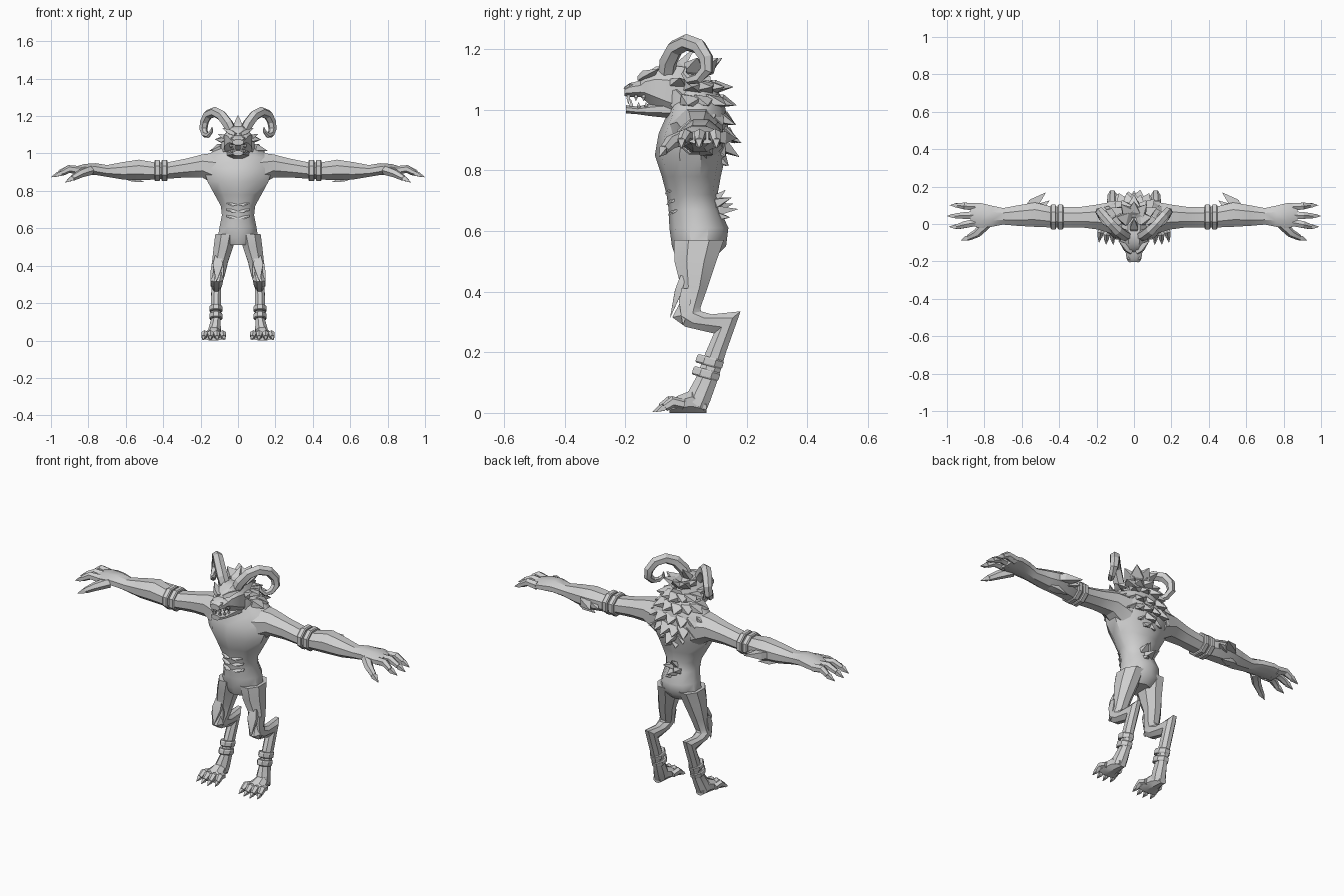
import bpy, bmesh, math
from mathutils import Vector as V

grey = bpy.data.materials.new("plain grey")
grey.diffuse_color = (0.62, 0.62, 0.62, 1)


def loft(bm, rings, n=8):
    """Skin rings, each given as (low point, high point, half-width vector)."""
    k = 1 / math.cos(math.pi / n)
    loops = []
    for lo, hi, w in rings:
        lo, hi, w = V(lo), V(hi), V(w)
        c, b = (lo + hi) / 2, (hi - lo) / 2
        ang = [2 * math.pi * (i + 0.5) / n for i in range(n)]
        loops.append([bm.verts.new(c + k * (w * math.cos(t) + b * math.sin(t))) for t in ang])
    for p, q in zip(loops, loops[1:]):
        for i in range(n):
            j = (i + 1) % n
            bm.faces.new((p[i], p[j], q[j], q[i]))
    bm.faces.new(loops[0])
    bm.faces.new(loops[-1])


def tube(bm, pts, radii, ref, n=6):
    """Tapered tube along points, framed by a reference axis."""
    pts, ref, rings = [V(p) for p in pts], V(ref).normalized(), []
    for i, (p, r) in enumerate(zip(pts, radii)):
        t = (pts[min(i + 1, len(pts) - 1)] - pts[max(i - 1, 0)]).normalized()
        u = t.cross(ref).normalized()
        w = t.cross(u) * r
        rings.append((p - u * r, p + u * r, w))
    loft(bm, rings, n)


def spike(bm, base, tip, wide, thick, side):
    """Leaf-shaped tuft or claw, widest a third of the way along."""
    base, tip = V(base), V(tip)
    d = (tip - base).normalized()
    s = V(side)
    s = (s - d * s.dot(d)).normalized()
    u = d.cross(s)
    rings = []
    for f, k in ((0, 0.7), (0.35, 1), (1, 0.04)):
        p = base.lerp(tip, f)
        rings.append((p - u * thick * k, p + u * thick * k, s * wide * k))
    loft(bm, rings, 4)


def part(name, build, mirror=False, angle=28):
    bm = bmesh.new()
    build(bm)
    bmesh.ops.recalc_face_normals(bm, faces=bm.faces)
    me = bpy.data.meshes.new(name)
    bm.to_mesh(me)
    bm.free()
    me.materials.append(grey)
    me.shade_smooth()
    me.set_sharp_from_angle(angle=math.radians(angle))
    ob = bpy.data.objects.new(name, me)
    bpy.context.collection.objects.link(ob)
    if mirror:
        ob.modifiers.new("Mirror", 'MIRROR').use_mirror_merge = False
    return ob


# Torso: z, half width, front y, back y
TORSO = [(0.51, 0.06, -0.03, 0.09), (0.55, 0.108, -0.042, 0.128), (0.61, 0.098, -0.05, 0.135),
         (0.67, 0.086, -0.053, 0.108), (0.72, 0.092, -0.06, 0.10), (0.78, 0.125, -0.075, 0.11),
         (0.85, 0.163, -0.097, 0.125), (0.92, 0.185, -0.085, 0.135), (0.98, 0.175, -0.06, 0.13),
         (1.03, 0.11, -0.05, 0.12), (1.08, 0.06, -0.04, 0.09)]
part("torso", lambda bm: loft(bm, [((0, f, z), (0, b, z), (w, 0, 0)) for z, w, f, b in TORSO], 10), angle=40)


# Belly ridges
def belly(bm):
    for z, y in ((0.735, -0.06), (0.70, -0.055), (0.665, -0.05)):
        loft(bm, [((x, y - d, z - h), (x, y + 0.02, z + h), (0, 0.005, 0))
                  for x, d, h in ((0.006, 0.006, 0.012), (0.035, 0.008, 0.013), (0.062, -0.008, 0.006))], 6)
part("belly_ridges", belly, True)

# Leg: centre x, half width, front (y, z), back (y, z)
LEG = [(0.066, 0.055, -0.04, 0.57, 0.125, 0.57), (0.078, 0.052, -0.038, 0.50, 0.10, 0.50),
       (0.097, 0.042, -0.018, 0.42, 0.07, 0.41), (0.106, 0.036, -0.022, 0.36, 0.047, 0.345),
       (0.114, 0.034, -0.045, 0.315, 0.05, 0.335), (0.115, 0.031, -0.002, 0.284, 0.085, 0.325),
       (0.116, 0.026, 0.092, 0.262, 0.18, 0.335), (0.118, 0.026, 0.065, 0.20, 0.132, 0.20),
       (0.118, 0.025, 0.035, 0.12, 0.105, 0.11), (0.125, 0.033, 0.01, 0.075, 0.08, 0.04),
       (0.13, 0.034, 0.0, 0.05, 0.065, 0.004)]
part("legs", lambda bm: loft(bm, [((x, fy, fz), (x, by, bz), (w, 0, 0))
                                  for x, w, fy, fz, by, bz in LEG]), True)


# Fur tufts over the knees
def knees(bm):
    spike(bm, (0.105, -0.01, 0.45), (0.115, -0.052, 0.315), 0.026, 0.012, (1, 0, 0))
    spike(bm, (0.135, 0.0, 0.41), (0.146, -0.01, 0.29), 0.02, 0.008, (0, 1, 0))
    spike(bm, (0.085, 0.0, 0.42), (0.082, -0.015, 0.31), 0.02, 0.008, (0, 1, 0))
part("knee_fur", knees, True)


# Ankle bands, tilted with the shin
def ankle_bands(bm):
    for y, z in ((0.078, 0.168), (0.066, 0.128)):
        rings = []
        for s, k in ((-0.014, 0.9), (-0.009, 1), (0.009, 1), (0.014, 0.9)):
            cy, cz = y + s * 0.3, z + s
            rings.append(((0.118, cy - 0.044 * k, cz + 0.012), (0.118, cy + 0.044 * k, cz - 0.01),
                          (0.034 * k, 0, 0)))
        loft(bm, rings)
part("ankle_bands", ankle_bands, True)


# Feet: y, half width, top z
def feet(bm):
    loft(bm, [((0.13, y, 0), (0.13, y, t), (w, 0, 0)) for y, w, t in
              ((0.068, 0.022, 0.035), (0.02, 0.034, 0.075), (-0.03, 0.05, 0.055), (-0.055, 0.052, 0.03))])
    for i in range(4):
        f = i - 1.5
        x, y = 0.13 + f * 0.028, -0.05 + abs(f) * 0.012
        tube(bm, [(x, y + 0.025, 0.028), (x + f * 0.004, y - 0.012, 0.036), (x + f * 0.007, y - 0.038, 0.018)],
             (0.015, 0.017, 0.012), (1, 0, 0))
        spike(bm, (x + f * 0.007, y - 0.03, 0.022), (x + f * 0.01, y - 0.067, 0.003), 0.009, 0.009, (1, 0, 0))
part("feet", feet, True)

# Arm: x, front y, back y, bottom z, top z
ARM = [(0.11, -0.055, 0.12, 0.82, 1.005), (0.19, -0.03, 0.105, 0.872, 0.995), (0.28, -0.018, 0.092, 0.872, 0.972),
       (0.38, -0.02, 0.09, 0.865, 0.952), (0.45, -0.018, 0.095, 0.86, 0.953), (0.53, -0.015, 0.115, 0.858, 0.967),
       (0.62, -0.01, 0.10, 0.862, 0.953), (0.70, -0.003, 0.085, 0.875, 0.938), (0.76, -0.015, 0.098, 0.885, 0.948),
       (0.82, -0.022, 0.112, 0.888, 0.944), (0.875, -0.008, 0.11, 0.888, 0.928)]


def arms(bm):
    rings = []
    for x, f, b, lo, hi in ARM:
        m = (f + b) / 2
        rings.append(((x, m, lo), (x, m, hi), (0, (b - f) / 2, 0)))
    loft(bm, rings)
part("arms", arms, True)


# Arm bands
def arm_bands(bm):
    for x in (0.393, 0.431):
        loft(bm, [((x + s, 0.037, 0.909 - 0.057 * k), (x + s, 0.037, 0.909 + 0.057 * k), (0, 0.066 * k, 0))
                  for s, k in ((-0.015, 0.92), (-0.01, 1), (0.01, 1), (0.015, 0.92))])
part("arm_bands", arm_bands, True)


# Elbow fur spikes
def elbows(bm):
    spike(bm, (0.57, 0.08, 0.91), (0.473, 0.167, 0.905), 0.028, 0.02, (0.6, 0.8, 0))
    spike(bm, (0.53, 0.07, 0.90), (0.452, 0.125, 0.90), 0.022, 0.018, (0.6, 0.8, 0))
    spike(bm, (0.60, 0.06, 0.87), (0.50, 0.08, 0.847), 0.022, 0.012, (0, 1, 0))
part("elbow_fur", elbows, True)


# Fingers, thumb and claws
def hands(bm):
    for y, end, ty in ((0.092, 0.985, 0.10), (0.048, 1.0, 0.043), (0.008, 0.99, -0.015)):
        tube(bm, [(0.85, y, 0.91), (0.905, (y + ty) / 2, 0.917), (end - 0.045, ty, 0.895)],
             (0.02, 0.018, 0.013), (0, 1, 0))
        spike(bm, (end - 0.055, ty, 0.90), (end, ty, 0.873), 0.011, 0.011, (0, 1, 0))
    tube(bm, [(0.79, 0.0, 0.91), (0.84, -0.05, 0.893), (0.885, -0.073, 0.868)], (0.024, 0.02, 0.014), (0, 0, 1))
    spike(bm, (0.875, -0.07, 0.875), (0.925, -0.088, 0.845), 0.012, 0.012, (0, 1, 0))
part("hands", hands, True)

# Head and upper muzzle: y, half width, bottom z, top z
HEAD = [(0.08, 0.055, 0.95, 1.11), (0.0, 0.075, 0.95, 1.14), (-0.06, 0.076, 0.975, 1.148),
        (-0.10, 0.07, 1.0, 1.142), (-0.135, 0.054, 1.03, 1.118), (-0.15, 0.045, 1.042, 1.096),
        (-0.185, 0.04, 1.042, 1.088), (-0.203, 0.03, 1.045, 1.075)]
part("head", lambda bm: loft(bm, [((0, y, lo), (0, y, hi), (w, 0, 0)) for y, w, lo, hi in HEAD]))
JAW = [(-0.05, 0.06, 0.972, 1.03), (-0.11, 0.052, 0.978, 1.022), (-0.16, 0.04, 0.985, 1.01),
       (-0.198, 0.028, 0.988, 1.015)]
part("lower_jaw", lambda bm: loft(bm, [((0, y, lo), (0, y, hi), (w, 0, 0)) for y, w, lo, hi in JAW]))


# Brows, ears, cheek fur, nostrils and teeth
def face(bm):
    spike(bm, (0.012, -0.148, 1.10), (0.082, -0.09, 1.135), 0.02, 0.012, (0, 1, 0))
    spike(bm, (0.055, -0.03, 1.08), (0.108, -0.02, 1.105), 0.026, 0.012, (0, 1, 0))
    spike(bm, (0.06, -0.05, 1.04), (0.095, 0.0, 1.03), 0.03, 0.012, (0, 0, 1))
    spike(bm, (0.02, -0.175, 1.075), (0.022, -0.206, 1.07), 0.015, 0.012, (1, 0, 0))
    for x, y, h in ((0.022, -0.19, 0.03), (0.033, -0.165, 0.02), (0.04, -0.14, 0.02)):
        spike(bm, (x, y, 1.048), (x, y, 1.048 - h), 0.006, 0.006, (1, 0, 0))
        spike(bm, (x - 0.006, y + 0.01, 1.005), (x - 0.006, y + 0.008, 1.005 + h), 0.006, 0.006, (1, 0, 0))
part("face_details", face, True)

# Curled horns
HORN = [(0.03, -0.065, 1.11), (0.055, -0.058, 1.16), (0.088, -0.035, 1.203), (0.125, 0.002, 1.222),
        (0.16, 0.043, 1.208), (0.18, 0.067, 1.17), (0.185, 0.068, 1.13), (0.176, 0.04, 1.103),
        (0.16, 0.01, 1.098), (0.142, -0.006, 1.118), (0.138, 0.0, 1.142)]
RADII = (0.024, 0.026, 0.025, 0.024, 0.023, 0.021, 0.019, 0.016, 0.013, 0.009, 0.002)
part("horns", lambda bm: tube(bm, HORN, RADII, (0.7, -0.7, 0), 6), True, 20)


# Mane: z, centre y, x radius, y radius, count, half fan angle, length, tip rise
def mane(bm):
    rows = [(1.12, 0.02, 0.045, 0.05, 5, 80, 0.075, 0.05), (1.075, 0.03, 0.07, 0.06, 7, 95, 0.08, 0.0),
            (1.035, 0.03, 0.10, 0.08, 8, 100, 0.075, -0.02), (0.985, 0.035, 0.145, 0.085, 9, 95, 0.07, -0.035),
            (0.94, 0.04, 0.12, 0.09, 6, 55, 0.07, -0.05), (0.895, 0.04, 0.06, 0.085, 3, 45, 0.065, -0.05),
            (0.86, 0.04, 0.03, 0.08, 2, 30, 0.05, -0.045)]
    for z, cy, rx, ry, n, fan, length, rise in rows:
        for i in range(n):
            a = math.radians(fan) * (2 * i / (n - 1) - 1)
            out = V((math.sin(a), math.cos(a), 0))
            base = V((rx * out.x, cy + ry * out.y, z)) - out * 0.025
            reach = length * (1 if i % 2 else 0.85)
            tip = base + out * (reach + 0.01) + V((0, 0, rise))
            spike(bm, base, tip, 0.034, 0.018, (out.y, -out.x, 0.15))
    # Crest on top of the head
    spike(bm, (0, -0.04, 1.12), (0, 0.03, 1.205), 0.022, 0.015, (1, 0, 0))
    spike(bm, (0, 0.02, 1.10), (0, 0.11, 1.165), 0.03, 0.018, (1, 0, 0))
part("mane", mane, angle=15)


# Tuft at the base of the spine
def tuft(bm):
    for x, z, ty, tz in ((0, 0.69, 0.13, 0.735), (0.022, 0.685, 0.15, 0.71), (-0.022, 0.67, 0.155, 0.69),
                         (0, 0.665, 0.172, 0.672), (0.015, 0.65, 0.145, 0.645)):
        spike(bm, (x * 0.5, 0.08, z), (x * 1.6, ty, tz), 0.022, 0.014, (1, 0, 0))
part("back_tuft", tuft, angle=15)
